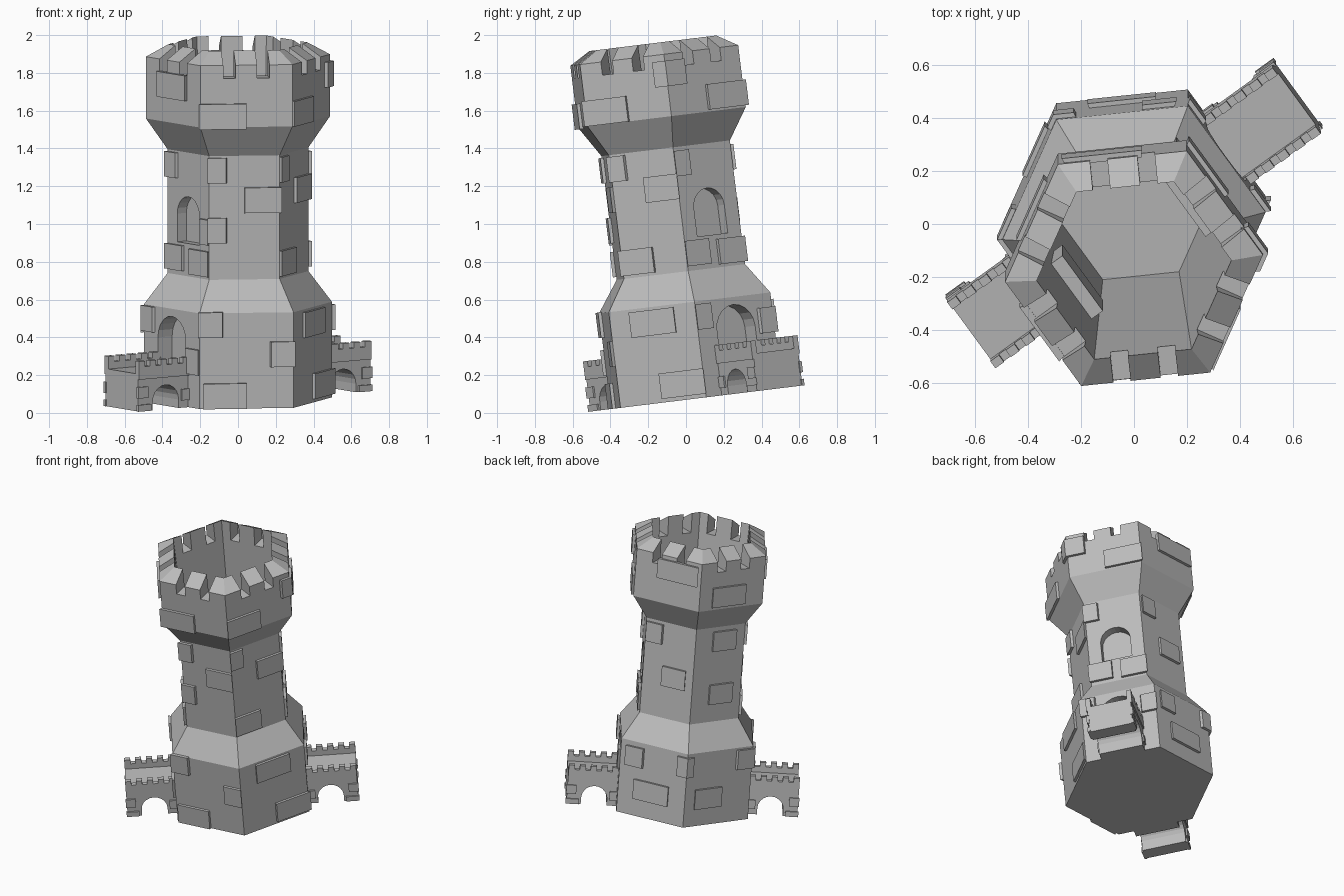
import bpy
import bmesh
from math import sin, cos, pi, radians, sqrt
from mathutils import Matrix, Vector

cube = bpy.data.objects.get("Cube")
if cube:
    bpy.data.objects.remove(cube, do_unlink=True)

# One stone colour for everything
stone = bpy.data.materials.new("grey_stone")
stone.use_nodes = True
grey = (0.5, 0.5, 0.5, 1)
stone.diffuse_color = grey
stone.node_tree.nodes["Principled BSDF"].inputs["Base Color"].default_value = grey

YAW = radians(6)
LEAN = Matrix.Translation((0, 0.055, 0.076)) @ Matrix.Rotation(radians(7), 4, 'X')
APOTHEM = sqrt(3) / 2
LOW, SHAFT, CROWN = 0.5, 0.375, 0.49


def side_angle(side):
    """Direction of a tower side; side 0 is back right, counting anticlockwise."""
    return YAW + radians(30 + 60 * side)


def place(side, out, along, up):
    """Point measured outward, along the side, and up the leaning tower."""
    a = side_angle(side)
    return LEAN @ Vector((out * cos(a) - along * sin(a),
                          out * sin(a) + along * cos(a), up))


def finish(name, bm):
    bmesh.ops.recalc_face_normals(bm, faces=bm.faces[:])
    mesh = bpy.data.meshes.new(name)
    bm.to_mesh(mesh)
    bm.free()
    mesh.materials.append(stone)
    obj = bpy.data.objects.new(name, mesh)
    bpy.context.scene.collection.objects.link(obj)
    return obj


def loft(name, rings):
    """Skin a list of equal point rings and cap both ends."""
    bm = bmesh.new()
    loops = [[bm.verts.new(p) for p in ring] for ring in rings]
    n = len(loops[0])
    for a, b in zip(loops, loops[1:]):
        for i in range(n):
            j = (i + 1) % n
            bm.faces.new((a[i], a[j], b[j], b[i]))
    bm.faces.new(loops[0])
    bm.faces.new(loops[-1])
    return finish(name, bm)


def box(name, side, out, along, up):
    corners = [(along[0], up[0]), (along[1], up[0]), (along[1], up[1]), (along[0], up[1])]
    return loft(name, [[place(side, o, t, z) for t, z in corners] for o in out])


def arch(half, spring, steps=10):
    """Half circle of points, from right to left."""
    return [(half * cos(pi * i / steps), spring + half * sin(pi * i / steps))
            for i in range(steps + 1)]


def arch_cutter(name, side, out, half, sill, spring):
    outline = [(-half, sill), (half, sill)] + arch(half, spring)
    return loft(name, [[place(side, o, t, z) for t, z in outline] for o in out])


# Hexagonal tower with a tapering hollow inside
profile = [(LOW, 0), (LOW, 0.51), (SHAFT, 0.675), (SHAFT, 1.335), (CROWN, 1.5),
           (CROWN, 1.83), (0.37, 1.895), (0.29, 0.02)]
tower = loft("tower", [[LEAN @ Vector((r * cos(YAW + k * pi / 3), r * sin(YAW + k * pi / 3), z))
                        for k in range(6)] for r, z in profile])

# Window backing, windows, doors and battlement gaps
additions, cutters = [], []
for side in (0, 3):
    additions.append(box("window_backing", side, (0.24, 0.3), (-0.13, 0.13), (0.8, 1.14)))
    cutters.append(arch_cutter("window_cutter", side, (0.265, 0.45), 0.1, 0.85, 1.0))
    cutters.append(arch_cutter("door_cutter", side, (0.34, 0.6), 0.125, 0.2, 0.345))
for side in range(6):
    for c in (-0.09, 0.09):
        cutters.append(box("gap_cutter", side, (0.26, 0.55), (c - 0.033, c + 0.033), (1.76, 2.1)))

for helper in additions + cutters:
    helper.hide_render = True
    mod = tower.modifiers.new(helper.name, 'BOOLEAN')
    mod.operation = 'UNION' if helper in additions else 'DIFFERENCE'
    mod.solver = 'EXACT'
    mod.object = helper
bpy.context.view_layer.update()
graph = bpy.context.evaluated_depsgraph_get()
carved = bpy.data.meshes.new_from_object(tower.evaluated_get(graph))
tower.modifiers.clear()
tower.data = carved
for helper in additions + cutters:
    bpy.data.objects.remove(helper, do_unlink=True)


# Raised stones: start and end across the side (-1 to 1), and bottom height
def raised_stone(side, start, end, bottom):
    radius = LOW if bottom < 0.5 else SHAFT if bottom < 1.3 else CROWN
    rings = []
    for r in (radius - 0.012, radius + 0.02):
        rings.append([place(side, r * APOTHEM, u * r / 2, z) for u, z in
                      ((start, bottom), (end, bottom),
                       (end, bottom + 0.135), (start, bottom + 0.135))])
    loft("raised_stone", rings)


stones = {
    0: [(-1, -.6, .36), (.6, 1, .3), (-1, -.5, 1.18), (-1, -.2, .7), (.1, 1, .69),
        (-1, -.5, 1.66), (0, 1, 1.51)],
    1: [(-.5, .5, .12), (.7, 1, .35), (-.8, -.3, .34), (-.2, .7, .9), (-.9, -.3, 1.18),
        (-.3, .9, 1.67)],
    2: [(-1, -.8, .35), (-.7, .1, .12), (.5, 1, .36), (-.3, .6, 1.17), (-.3, .6, .8),
        (-.6, .4, 1.52)],
    3: [(-1, -.6, .37), (.55, 1, .18), (-1, -.5, 1.19), (-1, -.2, .7), (.1, 1, .69),
        (.6, 1, .86), (-.5, .5, 1.63)],
    4: [(-1, -.5, .38), (-.9, 0, 0), (.5, 1, .22), (-1, -.5, 1.19), (0, 1, 1.03),
        (-1, -.5, .87), (-1, 0, 1.49)],
    5: [(-.5, .5, .36), (0, 1, .02), (-1, -.5, 1.19), (0, 1, 1.06), (-1, 0, .69),
        (-1, 0, 1.5), (.7, 1, 1.66)],
}
for side, rows in stones.items():
    for row in rows:
        raised_stone(side, *row)

# Two arched bridges with battlements on both edges
INNER, OUTER, DECK = 0.4, 0.76, 0.2
for side in (0, 3):
    middle = 0.58
    outline = [(INNER, 0)]
    outline += [(middle - 0.085, 0)] + [(middle - x, z) for x, z in arch(0.085, 0.045)]
    outline += [(middle + 0.085, 0), (OUTER, 0), (OUTER, DECK), (INNER, DECK)]
    loft("bridge", [[place(side, r, t, z) for r, z in outline] for t in (-0.147, 0.147)])
    for s in (-1, 1):
        edge = (s * 0.122, s * 0.155)
        face = (s * 0.14, s * 0.157)
        box("bridge_parapet", side, (INNER, OUTER), edge, (DECK - 0.03, 0.238))
        for i in range(5):
            r = OUTER - 0.04 - i * 0.072
            box("bridge_merlon", side, (r, r + 0.04), edge, (0.23, 0.268))
        # Raised stones on the piers
        box("pier_stone", side, (0.7, OUTER + 0.006), face, (0.07, 0.13))
        box("pier_stone", side, (0.68, OUTER + 0.006), face, (0, 0.035))
        box("pier_stone", side, (0.43, 0.48), face, (0.04, 0.1))
